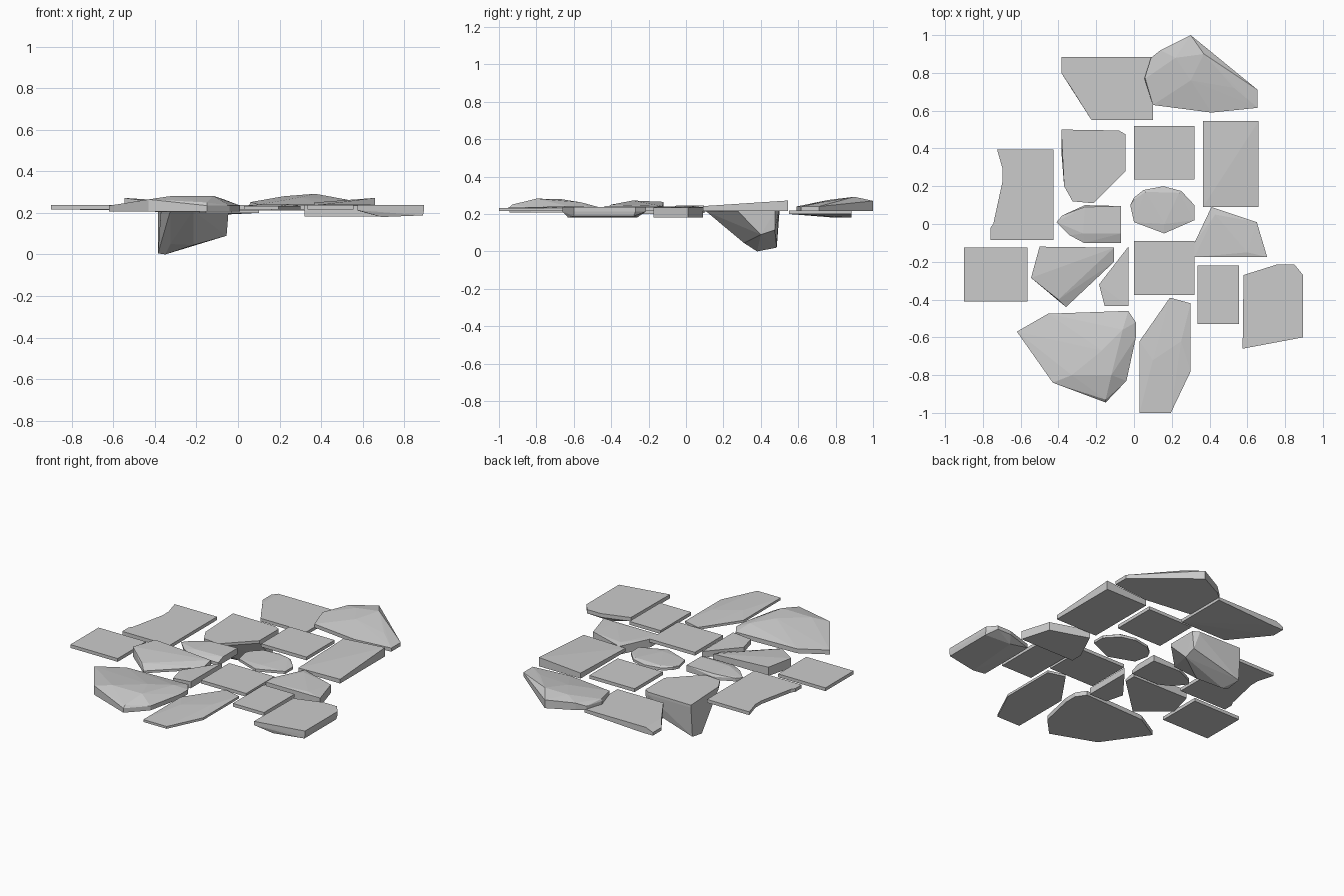
import bpy, bmesh


def finish(name, bm):
    bmesh.ops.recalc_face_normals(bm, faces=bm.faces[:])
    mesh = bpy.data.meshes.new(name)
    bm.to_mesh(mesh)
    bm.free()
    obj = bpy.data.objects.new(name, mesh)
    bpy.context.collection.objects.link(obj)
    return obj


def slab(name, outline, z0, z1):
    """Flat stone: outline extruded from z0 to z1."""
    bm = bmesh.new()
    face = bm.faces.new([bm.verts.new((x, y, z0)) for x, y in outline])
    geo = bmesh.ops.extrude_face_region(bm, geom=[face])["geom"]
    for v in geo:
        if isinstance(v, bmesh.types.BMVert):
            v.co.z = z1
    return finish(name, bm)


def box(name, x0, y0, x1, y1, z0=0.217, z1=0.238):
    return slab(name, [(x0, y0), (x1, y0), (x1, y1), (x0, y1)], z0, z1)


def chipped(name, outline, z0, z1, extra=()):
    """Chipped stone: convex hull of a slab plus crown or keel points."""
    bm = bmesh.new()
    for x, y in outline:
        for z in {z0, z1}:
            bm.verts.new((x, y, z))
    for p in extra:
        bm.verts.new(p)
    res = bmesh.ops.convex_hull(bm, input=bm.verts[:])
    junk = {g for k in ("geom_interior", "geom_unused") for g in res[k]
            if isinstance(g, bmesh.types.BMVert)}
    bmesh.ops.delete(bm, geom=list(junk), context='VERTS')
    bmesh.ops.dissolve_limit(bm, angle_limit=0.01, verts=bm.verts[:], edges=bm.edges[:])
    return finish(name, bm)


# Plain rectangular flagstones
box("flagstone_back", 0, 0.235, 0.32, 0.52)
box("flagstone_middle", 0, -0.375, 0.32, -0.09)
box("flagstone_left", -0.90, -0.41, -0.565, -0.125)
box("flagstone_right", 0.335, -0.53, 0.555, -0.22)

# Notched left flagstone
slab("notched_stone_left",
     [(-0.725, 0.395), (-0.695, 0.29), (-0.695, 0.23), (-0.745, 0.0), (-0.76, -0.02),
      (-0.76, -0.085), (-0.425, -0.085), (-0.425, 0.395)], 0.215, 0.236)

# Back row
chipped("back_left_stone",
        [(-0.335, 0.885), (0.10, 0.885), (0.10, 0.55), (-0.225, 0.55), (-0.335, 0.725)],
        0.20, 0.22,
        [(-0.385, 0.885, 0.18), (-0.385, 0.80, 0.18), (-0.385, 0.885, 0.20),
         (-0.385, 0.80, 0.20), (-0.30, 0.885, 0.18)])
chipped("back_right_stone",
        [(0.30, 1.0), (0.14, 0.92), (0.09, 0.88), (0.055, 0.77), (0.10, 0.63),
         (0.41, 0.59), (0.655, 0.615), (0.655, 0.71)], 0.217, 0.24,
        [(0.30, 1.0, 0.27), (0.37, 0.90, 0.292), (0.22, 0.88, 0.28), (0.14, 0.92, 0.262),
         (0.30, 0.76, 0.275), (0.53, 0.72, 0.262), (0.06, 0.77, 0.252)])
chipped("raised_corner_stone",
        [(0.365, 0.09), (0.66, 0.09), (0.66, 0.545), (0.365, 0.545)], 0.215, 0.236,
        [(0.66, 0.545, 0.272), (0.365, 0.545, 0.25), (0.66, 0.09, 0.242)])

# Deep stone with a slanted keel reaching the ground
chipped("keel_stone",
        [(-0.385, 0.50), (-0.08, 0.495), (-0.045, 0.475), (-0.045, 0.28),
         (-0.215, 0.11), (-0.325, 0.12), (-0.37, 0.20)], 0.212, 0.228,
        [(-0.385, 0.39, 0.005), (-0.35, 0.38, 0.0), (-0.385, 0.485, 0.02),
         (-0.325, 0.31, 0.05), (-0.215, 0.31, 0.045), (-0.055, 0.40, 0.09),
         (-0.055, 0.475, 0.115)])

# Centre stones
chipped("centre_left_stone",
        [(-0.40, 0.015), (-0.38, 0.045), (-0.26, 0.10), (-0.07, 0.095),
         (-0.07, -0.10), (-0.265, -0.10), (-0.34, -0.06)], 0.205, 0.225,
        [(-0.41, 0.01, 0.225), (-0.07, 0.095, 0.245), (-0.26, 0.09, 0.24),
         (-0.07, -0.05, 0.245), (-0.27, -0.05, 0.24)])
chipped("round_centre_stone",
        [(-0.02, 0.10), (0.0, 0.14), (0.05, 0.18), (0.155, 0.20), (0.25, 0.175),
         (0.32, 0.10), (0.32, 0.02), (0.16, -0.05), (0.0, 0.01)], 0.212, 0.228,
        [(0.0, 0.13, 0.232), (0.06, 0.17, 0.238), (0.24, 0.165, 0.238), (0.16, 0.0, 0.236)])
chipped("right_thick_stone",
        [(0.41, 0.09), (0.65, 0.01), (0.705, -0.175), (0.32, -0.175), (0.32, -0.10)],
        0.182, 0.235, [(0.43, 0.05, 0.242), (0.60, -0.15, 0.24)])

# Left facetted stones
chipped("left_facetted_stone",
        [(-0.50, -0.12), (-0.105, -0.125), (-0.105, -0.20), (-0.36, -0.44),
         (-0.545, -0.285)], 0.21, 0.225,
        [(-0.545, -0.285, 0.272), (-0.50, -0.12, 0.265), (-0.40, -0.40, 0.25),
         (-0.105, -0.125, 0.242)])
chipped("small_wedge_stone",
        [(-0.03, -0.12), (-0.03, -0.435), (-0.155, -0.435), (-0.185, -0.32)],
        0.20, 0.232, [(-0.03, -0.12, 0.24), (-0.03, -0.435, 0.242)])

# Front row
chipped("front_left_stone",
        [(-0.62, -0.57), (-0.455, -0.475), (-0.03, -0.46), (0.01, -0.52), (0.01, -0.60),
         (-0.04, -0.83), (-0.15, -0.945), (-0.43, -0.84)], 0.207, 0.235,
        [(-0.43, -0.84, 0.265), (-0.33, -0.80, 0.28), (-0.12, -0.80, 0.282),
         (-0.17, -0.67, 0.28), (-0.06, -0.56, 0.262), (-0.15, -0.93, 0.25)])
chipped("front_middle_stone",
        [(0.19, -0.39), (0.30, -0.42), (0.30, -0.78), (0.195, -1.0), (0.03, -1.0),
         (0.03, -0.62)], 0.217, 0.232,
        [(0.10, -0.72, 0.24), (0.25, -0.62, 0.242)])
chipped("front_right_stone",
        [(0.58, -0.27), (0.755, -0.215), (0.85, -0.215), (0.895, -0.27), (0.895, -0.60),
         (0.575, -0.66)], 0.213, 0.237,
        [(0.69, -0.63, 0.18), (0.89, -0.60, 0.188), (0.89, -0.28, 0.188), (0.58, -0.30, 0.21),
         (0.72, -0.26, 0.182)])
